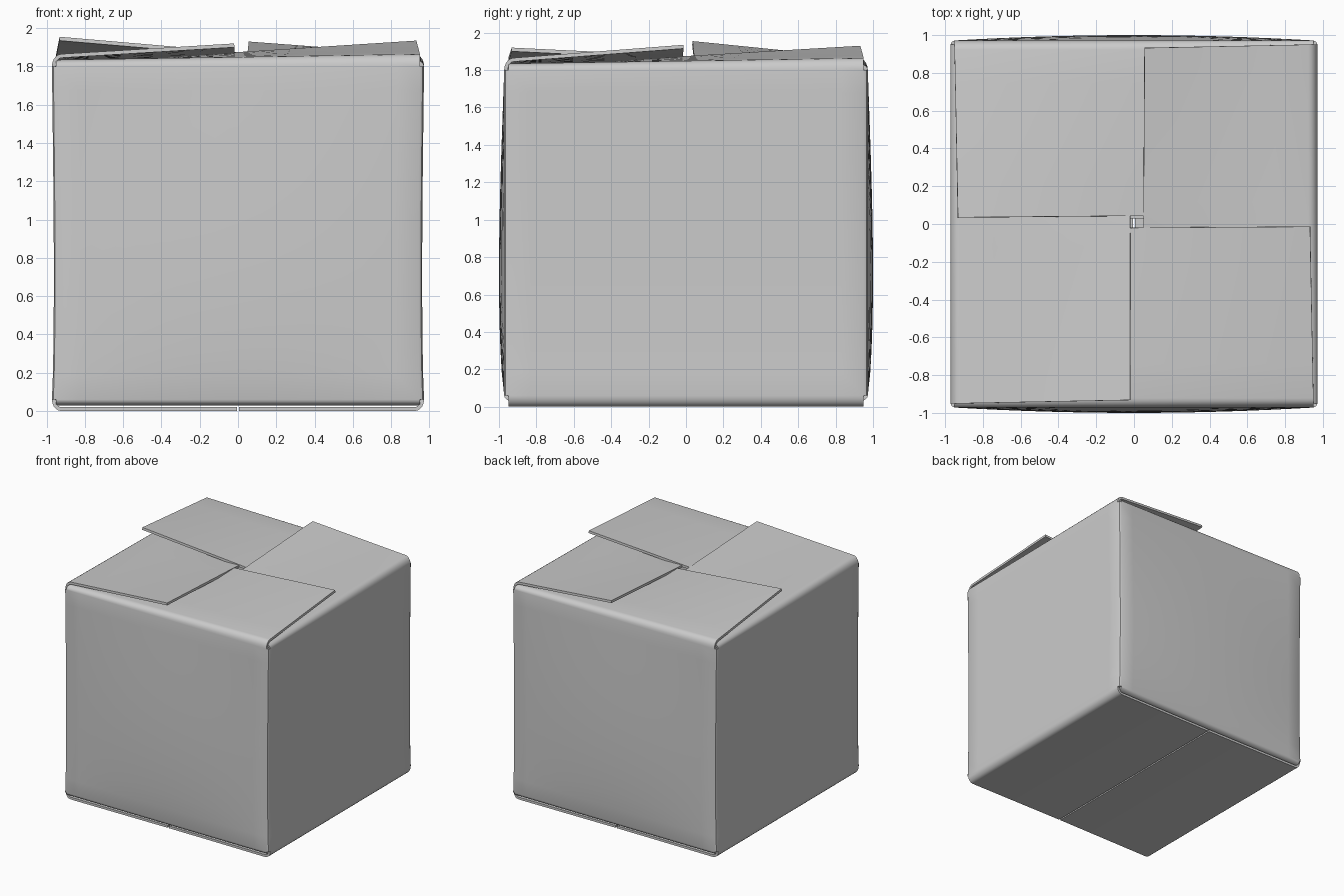
import bpy, bmesh
from math import sin, cos, pi
from mathutils import Vector

if "Cube" in bpy.data.objects:
    bpy.data.objects.remove(bpy.data.objects["Cube"])

HW, DIST = 0.95, 0.972           # half width of a panel, distance of a wall from the centre
Z0, Z1, R = 0.06, 1.80, 0.05     # wall bottom, wall top, fold radius
ARC = [0.2, 0.4, 0.6, 0.8, 1.0]
US = [-1 + i / 8 for i in range(17)]
WALL = [Z1 + (Z0 - Z1) * i / 14 for i in range(15)]

bm = bmesh.new()


def bump(z):
    return sin(pi * max(0, (z - Z0) / (Z1 - Z0)) ** 0.7)


def panel(k, gap, lift, tilt, side, bottom):
    """One wall with its top flap and bottom flap; returns its two wall edges."""
    n = [Vector((0, -1, 0)), Vector((1, 0, 0)), Vector((0, 1, 0)), Vector((-1, 0, 0))][k]
    u = Vector((-n.y, n.x, 0))
    rows = []

    def row(f):
        rows.append([])
        for t in US:
            hw, out, z = f(t)
            rows[-1].append(bm.verts.new(u * (t * hw) + n * out + Vector((0, 0, z))))

    def hinge(t):
        return 1.85 + 0.015 * t

    # top flap: lifted at +u, tucked under its neighbour at -u
    for v in (1, 0.8, 0.6, 0.4, 0.2):
        def f(t, v=v):
            free = 1.875 + (lift - 1.875 if t > 0 else 0.075) * t
            out = (1 - v) * (DIST - R) + v * (gap + tilt * t)
            return HW - 0.018 * v, out, (1 - v) * hinge(t) + v * free
        row(f)
    # rounded top fold
    for a in reversed(ARC):
        row(lambda t, a=a: (HW, DIST - R * (1 - cos(a * pi / 2)),
                            Z1 + (hinge(t) - Z1) * sin(a * pi / 2)))
    # wall: front and back bulge out, sides bow in
    first = len(rows)
    for z in WALL:
        b = bump(z)
        if side:
            row(lambda t: (HW, DIST - 0.01 * b, z))
        else:
            row(lambda t: (HW - 0.008 * b, DIST + 0.028 * b * (1 - t * t), z))
    last = len(rows)
    # rounded bottom fold and bottom flap
    for a in ARC:
        row(lambda t, a=a: (HW, DIST - R * (1 - cos(a * pi / 2)),
                            Z0 - (Z0 - bottom) * sin(a * pi / 2)))
    row(lambda t: (HW - 0.005, 0.006 if side else 0.03, bottom))

    for r0, r1 in zip(rows, rows[1:]):
        for i in range(len(US) - 1):
            bm.faces.new((r0[i], r1[i], r1[i + 1], r0[i + 1]))
    return [r[0] for r in rows[first:last]], [r[-1] for r in rows[first:last]]


# front, right, back, left
edges = [panel(0, 0.02, 1.935, -0.006, False, 0.028),
         panel(1, 0.05, 1.93, 0.006, True, 0.0),
         panel(2, 0.043, 1.955, -0.008, False, 0.028),
         panel(3, 0.02, 1.92, 0.0, True, 0.0)]

# narrow rounded strips joining the walls at the corners
for k in range(4):
    a, c = edges[k][1], edges[(k + 1) % 4][0]
    mid = []
    for p, q in zip(a, c):
        m = (p.co + q.co) / 2
        m += Vector((m.x, m.y, 0)).normalized() * 0.005
        mid.append(bm.verts.new(m))
    for l, r in ((a, mid), (mid, c)):
        for i in range(len(l) - 1):
            bm.faces.new((l[i], l[i + 1], r[i + 1], r[i]))

mesh = bpy.data.meshes.new("cardboard_box")
bm.to_mesh(mesh)
bm.free()
box = bpy.data.objects.new("cardboard_box", mesh)
bpy.context.collection.objects.link(box)

# card thickness, inward from the outer surface
sol = box.modifiers.new("card_thickness", "SOLIDIFY")
sol.thickness = 0.02
sol.offset = -1
bpy.context.view_layer.objects.active = box
box.select_set(True)
bpy.ops.object.modifier_apply(modifier=sol.name)
bpy.ops.object.shade_smooth_by_angle(angle=0.6)
